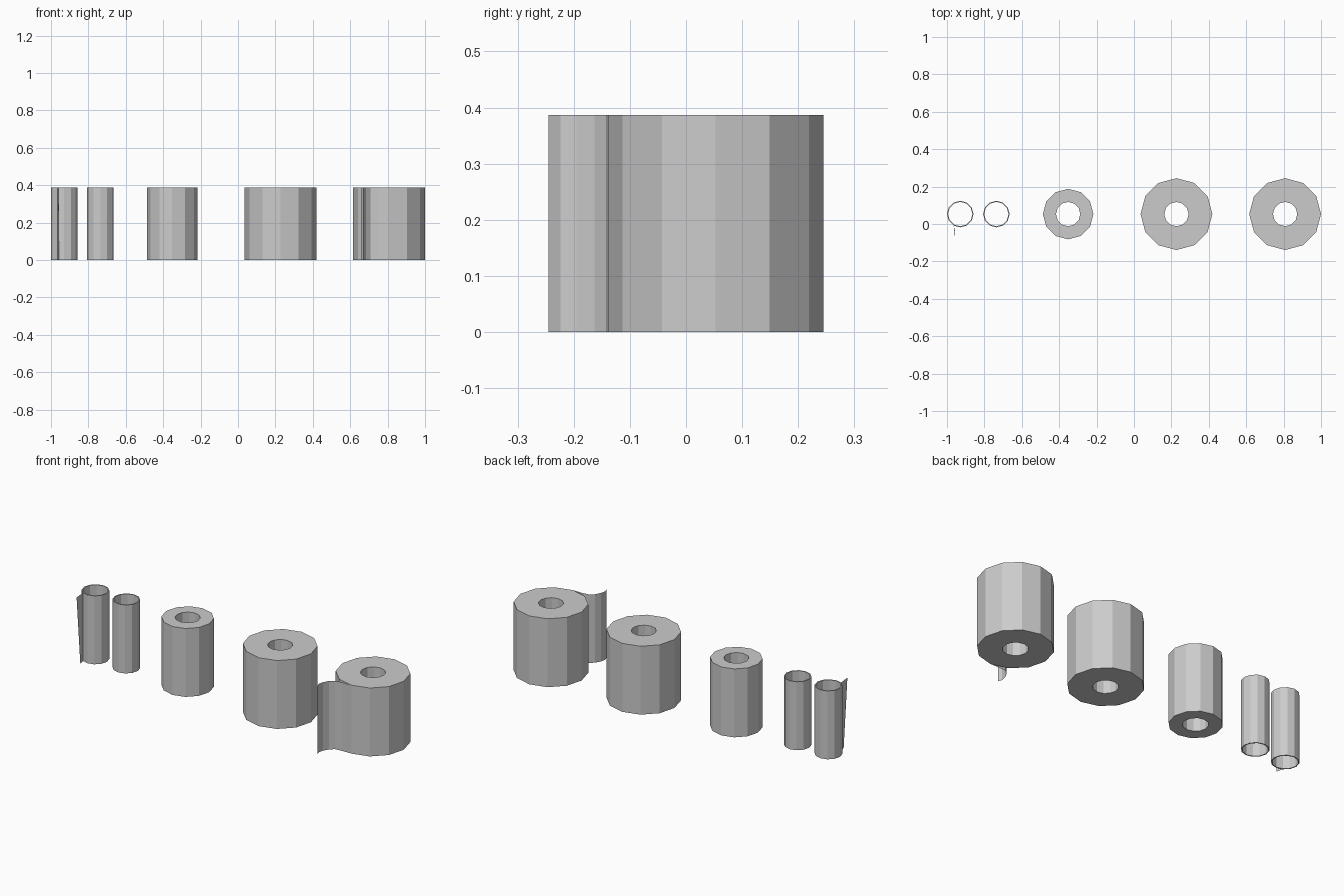
import bpy, bmesh
from math import cos, sin, tau

if "Cube" in bpy.data.objects:
    bpy.data.objects.remove(bpy.data.objects["Cube"])

H = 0.387      # height of every roll
CY = 0.053     # row position in y
SIDES = 12


def make_object(name, bm):
    mesh = bpy.data.meshes.new(name)
    bm.to_mesh(mesh)
    bm.free()
    obj = bpy.data.objects.new(name, mesh)
    bpy.context.collection.objects.link(obj)
    return obj


def hollow_roll(name, x, outer, inner):
    """Twelve-sided cylinder with a round core hole through it."""
    bm = bmesh.new()

    def ring(r, z):
        return [bm.verts.new((x + r * cos(tau * i / SIDES), CY + r * sin(tau * i / SIDES), z))
                for i in range(SIDES)]

    loops = [ring(outer, 0), ring(outer, H), ring(inner, H), ring(inner, 0)]
    for k in range(4):
        a, b = loops[k], loops[(k + 1) % 4]
        for i in range(SIDES):
            j = (i + 1) % SIDES
            bm.faces.new((a[i], a[j], b[j], b[i]))
    return make_object(name, bm)


def paper_strip(name, bottom, top):
    """Thin upright sheet between a bottom path and a top path."""
    bm = bmesh.new()
    lo = [bm.verts.new((x, y, 0)) for x, y in bottom]
    hi = [bm.verts.new((x, y, H)) for x, y in top]
    for i in range(len(lo) - 1):
        bm.faces.new((lo[i], lo[i + 1], hi[i + 1], hi[i]))
    return make_object(name, bm)


# Full rolls, half-used roll and bare cardboard tubes
hollow_roll("full_roll_loose", 0.808, 0.192, 0.065)
hollow_roll("full_roll", 0.227, 0.192, 0.065)
hollow_roll("half_used_roll", -0.352, 0.135, 0.065)
hollow_roll("empty_tube", -0.736, 0.071, 0.065)
hollow_roll("empty_tube_torn", -0.929, 0.071, 0.065)

# Loose sheet hanging from the end roll
sheet = [(0.808, -0.139), (0.75, -0.139), (0.708, -0.143), (0.684, -0.163),
         (0.667, -0.195), (0.661, -0.224), (0.670, -0.245)]
paper_strip("loose_sheet", sheet, sheet)

# Torn scrap still stuck to the end tube, wider at the top
paper_strip("torn_scrap",
            [(-0.9645, -0.008), (-0.960, -0.026), (-0.956, -0.044)],
            [(-0.9645, -0.008), (-0.960, -0.042), (-0.957, -0.076)])
